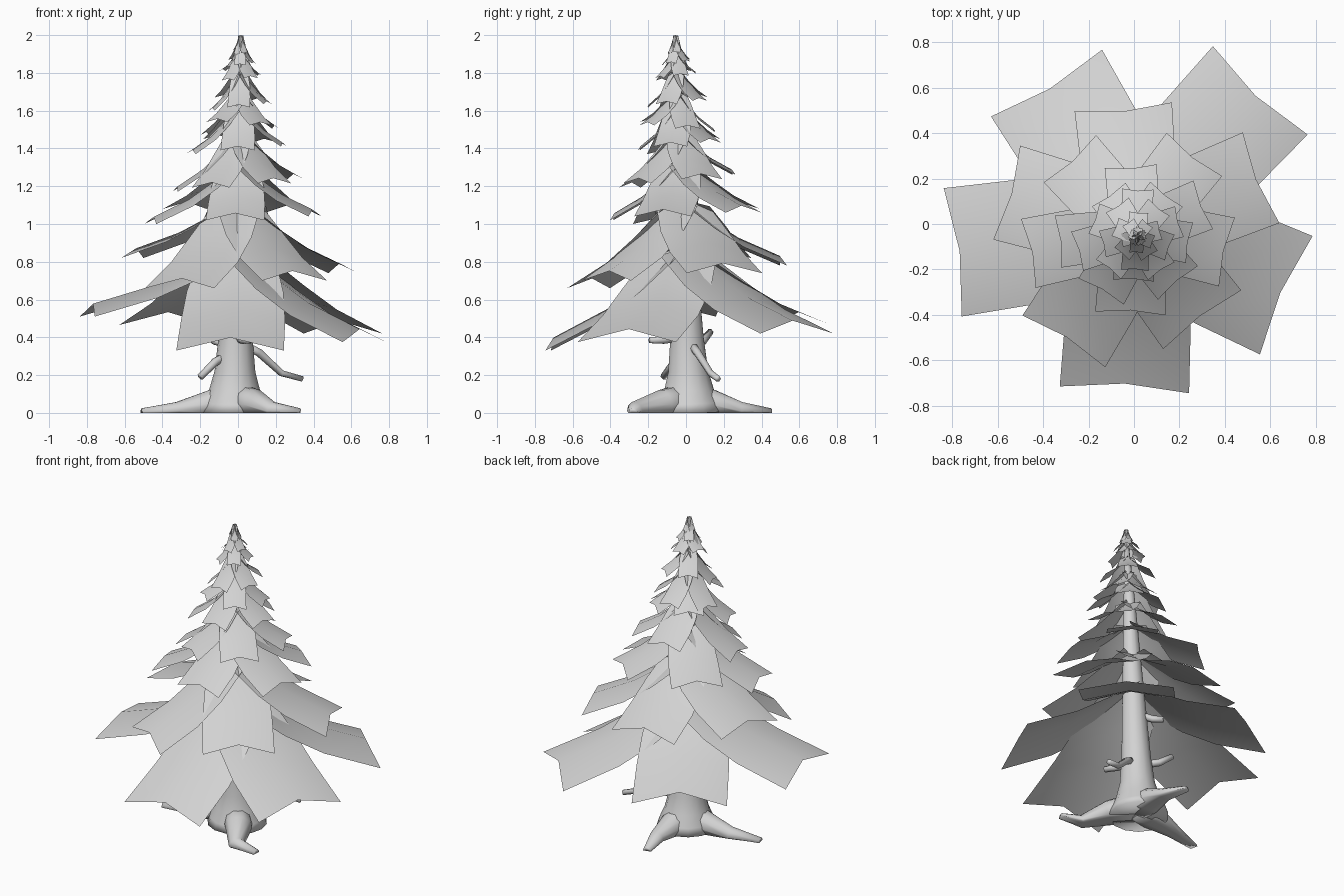
import bpy, bmesh
from math import sin, cos, radians, pi
from mathutils import Vector

cube = bpy.data.objects.get("Cube")
if cube:
    bpy.data.objects.remove(cube)

GREY = (0.65, 0.65, 0.65, 1)
grey = bpy.data.materials.new("light_grey")
grey.use_nodes = True
grey.diffuse_color = GREY
grey.node_tree.nodes["Principled BSDF"].inputs["Base Color"].default_value = GREY


def make_object(name, bm):
    mesh = bpy.data.meshes.new(name)
    bm.to_mesh(mesh)
    bm.free()
    mesh.materials.append(grey)
    mesh.shade_smooth()
    obj = bpy.data.objects.new(name, mesh)
    bpy.context.collection.objects.link(obj)


def axis(z):
    """Centre line of the slightly leaning trunk."""
    t = z / 2
    return Vector((-0.02 + 0.035 * t, 0.02 - 0.075 * t, z))


def tube(name, points, radii, sides=8):
    """Tapered tube through points, kept above the ground."""
    bm = bmesh.new()
    points = [Vector(p) for p in points]
    rings = []
    for i, p in enumerate(points):
        along = points[min(i + 1, len(points) - 1)] - points[max(i - 1, 0)]
        turn = along.to_track_quat('Z', 'Y')
        ring = []
        for k in range(sides):
            a = 2 * pi * k / sides
            v = p + turn @ Vector((cos(a), sin(a), 0)) * radii[i]
            v.z = max(v.z, 0)
            ring.append(bm.verts.new(v))
        rings.append(ring)
    for low, high in zip(rings, rings[1:]):
        for k in range(sides):
            n = (k + 1) % sides
            bm.faces.new((low[k], low[n], high[n], high[k]))
    bm.faces.new(rings[0][::-1])
    bm.faces.new(rings[-1])
    make_object(name, bm)


# Trunk with a flared foot
trunk_profile = [(0, 0.18), (0.05, 0.165), (0.12, 0.135), (0.22, 0.108),
                 (0.4, 0.09), (0.9, 0.065), (1.5, 0.035), (1.97, 0.008)]
tube("trunk", [axis(z) for z, r in trunk_profile], [r for z, r in trunk_profile], 14)

# Roots spreading over the ground
roots = {
    "root_right": [(-0.02, 0, 0.07), (-0.14, 0.01, 0.045), (-0.32, -0.01, 0.01), (-0.51, -0.05, 0)],
    "root_front": [(-0.01, 0, 0.07), (0.09, -0.12, 0.045), (0.18, -0.27, 0.01), (0.33, -0.28, 0)],
    "root_back": [(-0.02, 0.01, 0.07), (0, 0.14, 0.045), (0.01, 0.29, 0.01), (-0.03, 0.45, 0)],
}
for name, path in roots.items():
    tube(name, path, [0.09, 0.08, 0.05, 0.025], 10)

# Bare twigs low on the trunk
twigs = [
    [(0.03, 0.03, 0.36), (0.11, 0.06, 0.32), (0.23, 0.13, 0.21), (0.34, 0.17, 0.18)],
    [(-0.05, 0, 0.31), (-0.12, -0.06, 0.27), (-0.2, -0.12, 0.19)],
    [(-0.01, -0.03, 0.4), (0.03, -0.12, 0.385), (0.07, -0.19, 0.385)],
    [(-0.04, 0.03, 0.36), (-0.12, 0.09, 0.38), (-0.19, 0.13, 0.43)],
    [(-0.02, 0.02, 0.7), (-0.08, 0.08, 0.67), (-0.12, 0.13, 0.66)],
]
for i, path in enumerate(twigs):
    tube(f"twig_{i + 1}", path, [0.024, 0.022, 0.018, 0.016], 6)


def bough(name, angle, reach, tip_z, root_z, width):
    """Thin folded sheet drooping out from the trunk."""
    bm = bmesh.new()
    out = Vector((cos(angle), sin(angle), 0))
    side = Vector((-sin(angle), cos(angle), 0))
    fold = width * 0.12
    rise = root_z - tip_z - fold
    rows = []
    for along, lift, spread in ((0.02, 1, 0.7), (0.3, 0.63, 0.9), (0.58, 0.32, 0.97), (1, 0, 1)):
        row = []
        for s in (-1, 0, 1):
            flare = 1.04 if s else 1.0
            p = axis(root_z) + out * reach * along * flare + side * s * spread * width / 2
            p.z = tip_z + fold + rise * lift - abs(s) * fold * spread
            row.append(bm.verts.new(p))
        rows.append(row)
    for a, b in zip(rows, rows[1:]):
        for k in range(2):
            bm.faces.new((a[k], b[k], b[k + 1], a[k + 1]))
    make_object(name, bm)


# Tiers: headings, first and last tip height, root height, reach of each bough, width
def fan(start):
    return [start + 72 * k for k in range(5)]


tiers = [
    ((267, 336, 47, 121, 188), 0.33, 0.51, 0.88, (0.69, 0.71, 0.79, 0.71, 0.77), 0.57),
    ((238, 307, 22, 95, 164), 0.66, 0.82, 1.13, (0.56, 0.48, 0.58, 0.52, 0.56), 0.43),
    ((192, 267, 347, 52, 132), 1.0, 1.08, 1.33, (0.46, 0.35, 0.4, 0.41, 0.41), 0.31),
    ((187, 240, 310, 22, 94), 1.17, 1.26, 1.49, (0.33, 0.29, 0.28, 0.31, 0.28), 0.23),
    ((197, 267, 350, 52, 125), 1.37, 1.45, 1.63, (0.26, 0.2, 0.23, 0.21, 0.2), 0.18),
    (fan(232), 1.54, 1.47, 1.7, [0.19] * 5, 0.14),
    (fan(195), 1.6, 1.67, 1.81, [0.15] * 5, 0.12),
    (fan(230), 1.76, 1.81, 1.91, [0.1] * 5, 0.085),
    (fan(195), 1.83, 1.87, 1.96, [0.07] * 5, 0.06),
    (fan(230), 1.9, 1.92, 2.0, [0.035] * 5, 0.04),
]
for t, (headings, first, last, root_z, reaches, width) in enumerate(tiers):
    for k, (heading, reach) in enumerate(zip(headings, reaches)):
        bough(f"bough_{t + 1}_{k + 1}", radians(heading), reach,
              first + (last - first) * k / 4, root_z, width)
